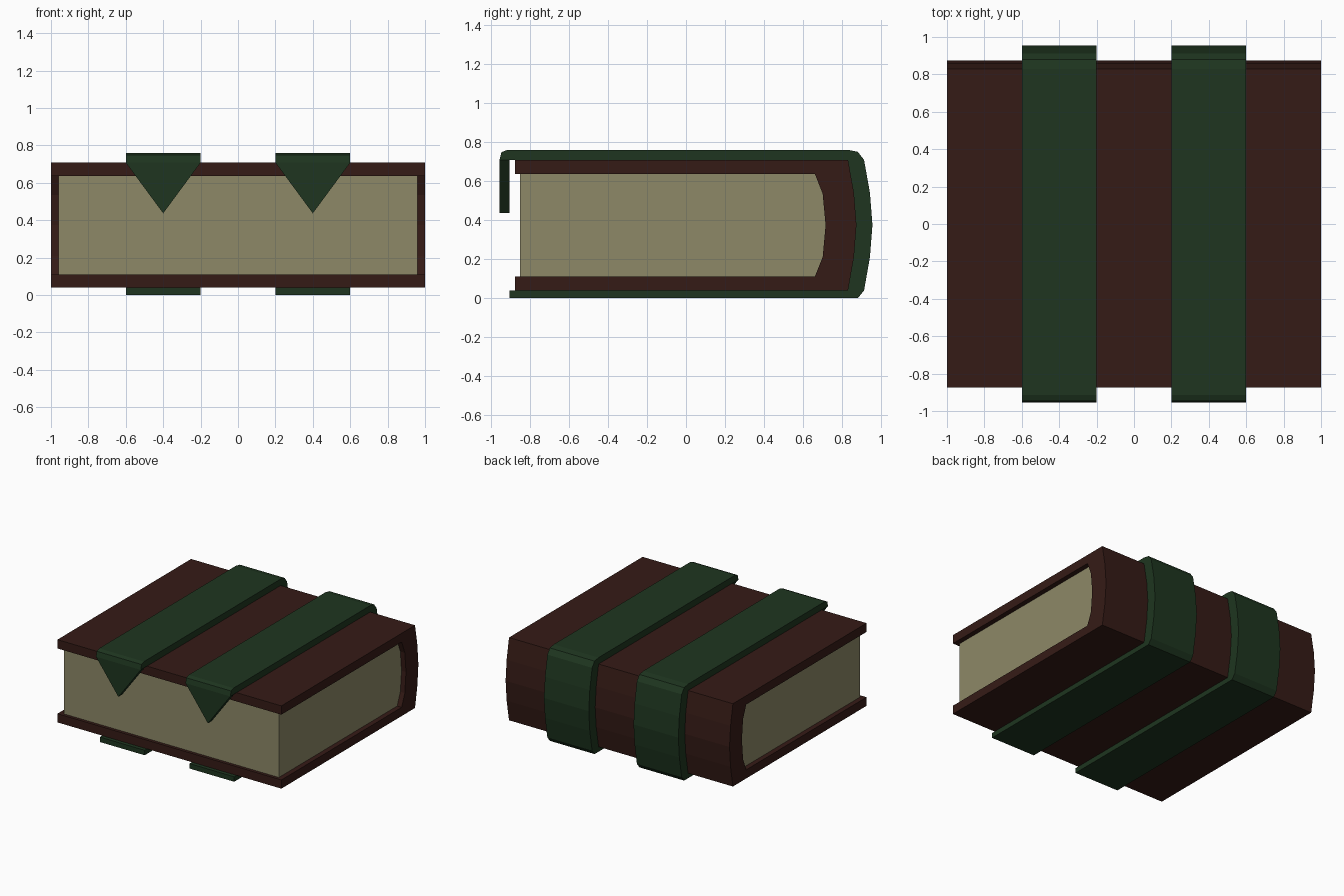
import bpy, bmesh

if "Cube" in bpy.data.objects:
    bpy.data.objects.remove(bpy.data.objects["Cube"])


def material(name, color):
    m = bpy.data.materials.new(name)
    m.diffuse_color = (*color, 1)
    m.use_nodes = True
    m.node_tree.nodes["Principled BSDF"].inputs["Base Color"].default_value = m.diffuse_color
    return m


def extrude_profile(name, profile, x0, x1, mat, extra=None):
    """Extrude a closed (y, z) outline along x."""
    bm = bmesh.new()
    face = bm.faces.new([bm.verts.new((x0, y, z)) for y, z in profile])
    ext = bmesh.ops.extrude_face_region(bm, geom=[face])
    moved = [g for g in ext["geom"] if isinstance(g, bmesh.types.BMVert)]
    bmesh.ops.translate(bm, verts=moved, vec=(x1 - x0, 0, 0))
    if extra:
        extra(bm)
    bmesh.ops.recalc_face_normals(bm, faces=bm.faces)
    me = bpy.data.meshes.new(name)
    bm.to_mesh(me)
    bm.free()
    ob = bpy.data.objects.new(name, me)
    me.materials.append(mat)
    bpy.context.collection.objects.link(ob)
    return ob


leather = material("leather", (0.036, 0.011, 0.008))
paper = material("paper", (0.27, 0.25, 0.137))
green = material("green_strap", (0.013, 0.036, 0.014))

# Rounded back of the page block, shared by pages and cover
page_back = [(0.66, 0.11), (0.70, 0.21), (0.715, 0.375), (0.70, 0.535), (0.66, 0.637)]
cover_back = [(0.83, 0.04), (0.86, 0.21), (0.873, 0.375), (0.86, 0.54), (0.83, 0.708)]
strap_back = [(0.88, 0.0), (0.912, 0.04), (0.942, 0.21), (0.955, 0.375),
              (0.942, 0.54), (0.912, 0.708), (0.88, 0.75), (0.83, 0.76)]

# Page block
extrude_profile("pages", [(-0.85, 0.11)] + page_back + [(-0.85, 0.637)],
                -0.96, 0.96, paper)

# Wraparound cover: two boards and a rounded spine
extrude_profile("cover",
                [(-0.875, 0.04)] + cover_back + [(-0.875, 0.708), (-0.875, 0.637)]
                + page_back[::-1] + [(-0.875, 0.11)], -1, 1, leather)

# Straps, each folded over the front edge and ending in a point
strap = ([(-0.905, 0.0)] + strap_back
         + [(-0.915, 0.76), (-0.945, 0.748), (-0.955, 0.708), (-0.955, 0.437),
            (-0.905, 0.437), (-0.905, 0.708)]
         + cover_back[::-1] + [(-0.905, 0.04)])
for side, cx in (("left", -0.4), ("right", 0.4)):
    def make_point(bm, cx=cx):
        tip = [v for v in bm.verts if v.co.y < -0.9 and abs(v.co.z - 0.437) < 0.001]
        for v in tip:
            v.co.x = cx
        bmesh.ops.triangulate(bm, faces=[f for f in bm.faces if len(f.verts) > 4])
        bmesh.ops.remove_doubles(bm, verts=tip, dist=0.0001)
    extrude_profile(side + "_strap", strap, cx - 0.2, cx + 0.2, green, make_point)
